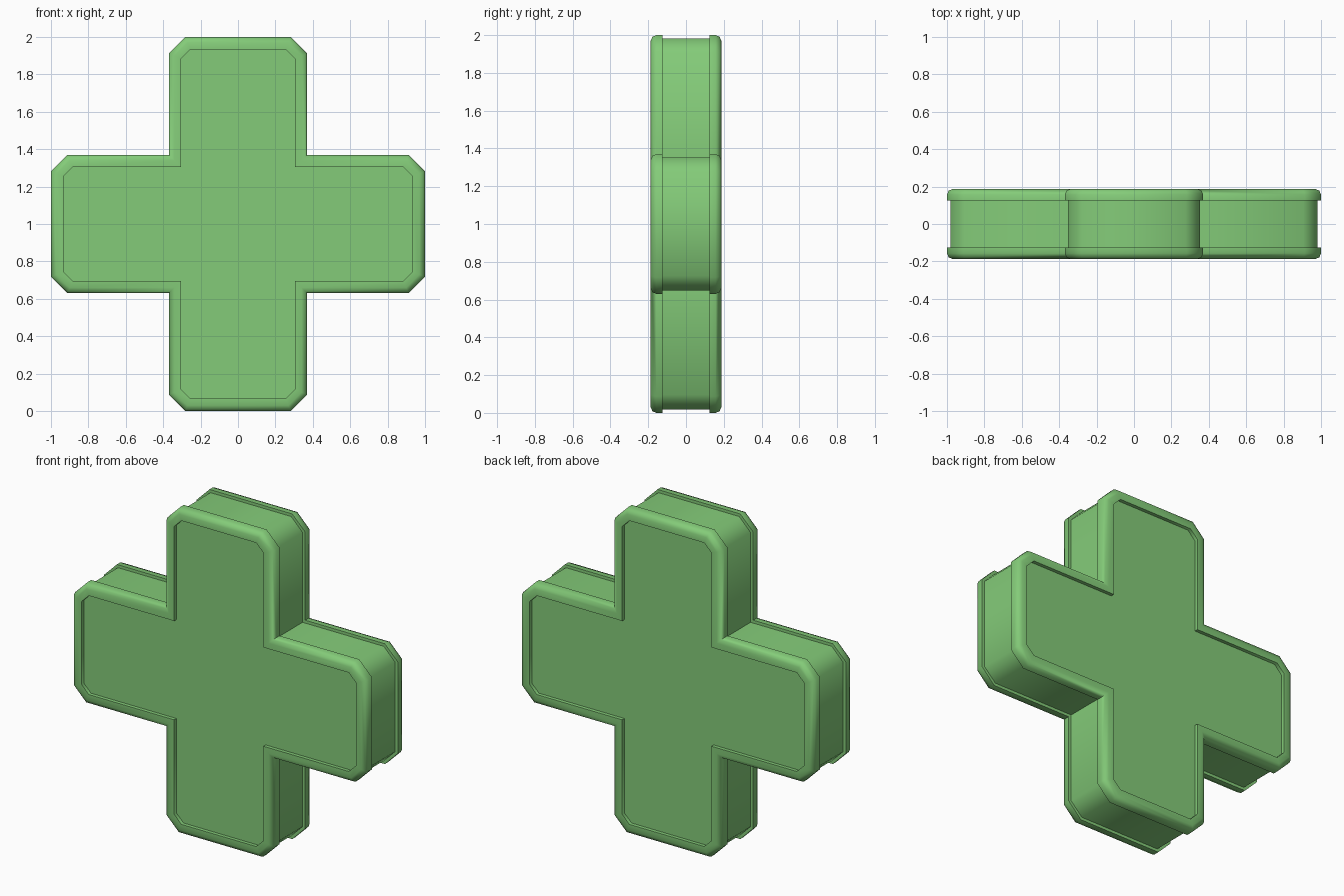
import bpy, bmesh
from math import sqrt, radians

if "Cube" in bpy.data.objects:
    bpy.data.objects.remove(bpy.data.objects["Cube"])

green = bpy.data.materials.new("green")
green.diffuse_color = (0.23, 0.6, 0.19, 1)
green.use_nodes = True
green.node_tree.nodes["Principled BSDF"].inputs["Base Color"].default_value = green.diffuse_color


# Chamfered cross outline, offset inwards by d
def cross(d):
    h, l = 0.37 - d, 1.0 - d
    c = 0.088 - d * (2 - sqrt(2))
    quarter = [(l, h - c), (l - c, h), (h, h), (h, l - c), (h - c, l)]
    points = []
    for _ in range(4):
        points += quarter
        quarter = [(-v, u) for u, v in quarter]
    return points


# Loft cross outlines through (inset, y) profile points
def loft(name, profile, closed):
    bm = bmesh.new()
    rings = [[bm.verts.new((u, y, 1 + v)) for u, v in cross(d)] for d, y in profile]
    pairs = list(zip(rings, rings[1:]))
    if closed:
        pairs.append((rings[-1], rings[0]))
    else:
        bm.faces.new(rings[0])
        bm.faces.new(rings[-1])
    for a, b in pairs:
        for i in range(len(a)):
            j = (i + 1) % len(a)
            bm.faces.new((a[i], a[j], b[j], b[i]))
    bmesh.ops.recalc_face_normals(bm, faces=bm.faces)
    mesh = bpy.data.meshes.new(name)
    bm.to_mesh(mesh)
    bm.free()
    mesh.materials.append(green)
    obj = bpy.data.objects.new(name, mesh)
    bpy.context.collection.objects.link(obj)
    bpy.ops.object.select_all(action='DESELECT')
    obj.select_set(True)
    bpy.context.view_layer.objects.active = obj
    bpy.ops.object.shade_smooth_by_angle(angle=radians(50))
    return obj


# Inner body, whose ends form the recessed panels
loft("cross_body", [(0.018, -0.165), (0.018, 0.165)], False)

# Rounded raised rims on front and back
rim = [(0, 0.125), (0, 0.157), (0.009, 0.178), (0.03, 0.187),
       (0.066, 0.187), (0.066, 0.16), (0.066, 0.125)]
for name, side in (("front_rim", -1), ("back_rim", 1)):
    loft(name, [(d, y * side) for d, y in rim], True)
